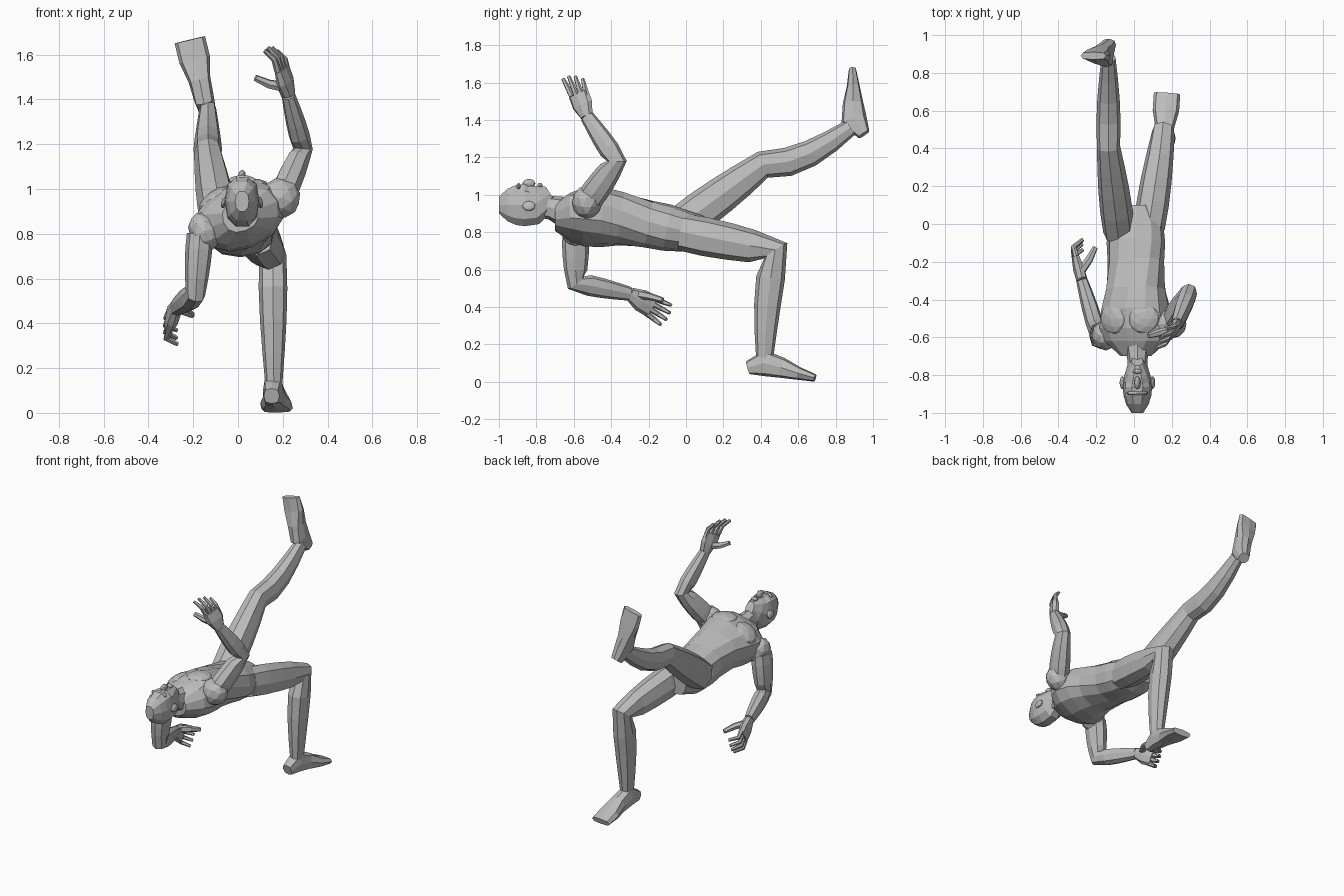
import bpy, bmesh, math
from mathutils import Vector, Matrix

cube = bpy.data.objects.get("Cube")
if cube:
    bpy.data.objects.remove(cube, do_unlink=True)

# One plain grey for the whole figure
grey = bpy.data.materials.new("plain grey")
grey.use_nodes = True
colour = (.5, .5, .5, 1)
grey.diffuse_color = colour
shader = next(node for node in grey.node_tree.nodes if node.type == 'BSDF_PRINCIPLED')
shader.inputs["Base Color"].default_value = colour

SIDEWAYS = Vector((1, 0, 0))


def finish(name, bm):
    """Turn a bmesh into a flat-shaded object."""
    bmesh.ops.recalc_face_normals(bm, faces=bm.faces)
    mesh = bpy.data.meshes.new(name)
    bm.to_mesh(mesh)
    bm.free()
    mesh.materials.append(grey)
    obj = bpy.data.objects.new(name, mesh)
    bpy.context.scene.collection.objects.link(obj)


def loft(name, sections, sides=8, power=.85):
    """Skin rings along a path; a section is centre, side direction, half width, half depth."""
    bm = bmesh.new()
    centres = [section[0] for section in sections]
    rings = []
    for i, (centre, side, width, depth) in enumerate(sections):
        before = (centre - centres[max(i - 1, 0)]).normalized()
        after = (centres[min(i + 1, len(centres) - 1)] - centre).normalized()
        along = (before + after).normalized()
        u = (side - along * side.dot(along)).normalized()
        v = along.cross(u)
        ring = []
        for k in range(sides):
            angle = math.tau * k / sides
            c, s = math.cos(angle), math.sin(angle)
            c = math.copysign(abs(c) ** power, c)
            s = math.copysign(abs(s) ** power, s)
            ring.append(bm.verts.new(centre + u * c * width + v * s * depth))
        rings.append(ring)
    for low, high in zip(rings, rings[1:]):
        for k in range(sides):
            n = (k + 1) % sides
            bm.faces.new((low[k], low[n], high[n], high[k]))
    bm.faces.new(rings[0][::-1])
    bm.faces.new(rings[-1])
    finish(name, bm)


def blob(name, centre, size, tilt=0):
    """A faceted ellipsoid, tilted about the y axis."""
    bm = bmesh.new()
    bmesh.ops.create_icosphere(bm, subdivisions=2, radius=1)
    bmesh.ops.scale(bm, vec=size, verts=bm.verts)
    turn = Matrix.Rotation(-tilt, 4, 'Y')
    bmesh.ops.transform(bm, matrix=Matrix.Translation(centre) @ turn, verts=bm.verts)
    finish(name, bm)


def limb(name, joints, radii, bulge, bow=(0, 0, 0)):
    """Follow the joints, swelling between them; the last segment also bows."""
    joints = [Vector(joint) for joint in joints]
    steps = 4
    sections = []
    for i in range(len(joints) - 1):
        bend = Vector(bow) if i == len(joints) - 2 else Vector()
        for k in range(steps):
            t = k / steps
            swell = math.sin(math.pi * t ** .8)
            radius = radii[i] + (radii[i + 1] - radii[i]) * t + bulge * swell
            centre = joints[i].lerp(joints[i + 1], t) + bend * swell
            sections.append((centre, SIDEWAYS, radius * .83, radius))
    sections.append((joints[-1], SIDEWAYS, radii[-1] * .83, radii[-1]))
    loft(name, sections)


def foot(name, heel, toe, up):
    """A wedge on a straight sole, tall at the ankle and broad at the toes."""
    heel, toe, up = Vector(heel), Vector(toe), Vector(up).normalized()
    widths = (.035, .045, .05, .07, .07)
    heights = (.07, .14, .11, .07, .04)
    sections = []
    for i, (width, height) in enumerate(zip(widths, heights)):
        sole = heel.lerp(toe, i / (len(widths) - 1))
        sections.append((sole + up * height / 2, SIDEWAYS, width, height / 2))
    loft(name, sections, power=.65)


def digit(name, points, side, width):
    """A tapering finger through the given points."""
    loft(name, [(point, side, width * taper, width * taper)
                for point, taper in zip(points, (1, .85, .6))], sides=6)


def hand(name, wrist, knuckles, across, curl, thumb):
    """Palm, four curled fingers fanned along the across direction, and a thumb."""
    wrist, knuckles, curl, thumb = map(Vector, (wrist, knuckles, curl, thumb))
    across = Vector(across).normalized()
    forward = (knuckles - wrist).normalized()
    loft(name + "_palm", [(wrist, across, .036, .03),
                          (wrist.lerp(knuckles, .5), across, .06, .03),
                          (knuckles, across, .06, .02)])
    for i, finger in enumerate(("index", "middle", "ring", "little")):
        spread = across * .03 * (1.5 - i)
        reach = .1 if finger in ("middle", "ring") else .085
        root = knuckles + spread
        middle = root + forward * reach / 2 + spread * .15
        tip = root + forward * reach + spread * .3 + curl
        digit(name + "_" + finger + "_finger",
              (root - forward * .015, middle, tip), across, .016)
    base = wrist.lerp(knuckles, .3) + across * .02
    digit(name + "_thumb", (base, base + thumb * .55 - forward * .01, base + thumb),
          across, .024)


# Torso, rolled more towards the shoulders so one side is higher
profile = ((.1, .08, .08), (0, .145, .11), (-.1, .155, .125), (-.2, .15, .127),
           (-.35, .16, .14), (-.45, .185, .15), (-.55, .2, .14), (-.62, .175, .115),
           (-.7, .08, .07))
sections = []
for y, width, depth in profile:
    rise = min(max(-y * 2.5, 0), 1)
    roll = math.radians(21) * rise ** 2
    side = Vector((math.cos(roll), 0, math.sin(roll)))
    sections.append((Vector((.01, y, .805 + .075 * rise)), side, width, depth))
loft("torso", sections, sides=12)

# Chest muscles and shoulders on the rolled ribcage
twist = math.radians(20)
across = Vector((math.cos(twist), 0, math.sin(twist)))
outward = Vector((-math.sin(twist), 0, math.cos(twist)))
for label, sign in (("left", -1), ("right", 1)):
    centre = Vector((.01, -.5, .88)) + across * .085 * sign + outward * .11
    blob(label + "_chest", centre, (.085, .085, .035), twist - .3 * sign)
blob("raised_shoulder", (.19, -.53, .96), (.09, .08, .09), .8)
blob("lowered_shoulder", (-.15, -.59, .81), (.07, .08, .09), .4)

# Neck and head, face upward
mid = .018
limb("neck", ((mid, -.62, .9), (mid, -.72, .93), (mid, -.82, .945)), (.09, .064, .06), 0)
sections = []
levels = 7
for i in range(levels):
    t = i / (levels - 1)
    fullness = math.sin(math.pi * (.05 + .9 * t)) ** .5
    centre = Vector((mid, -.725 - .275 * t, 1.005 - .06 * min(3 * t, 1)))
    sections.append((centre, SIDEWAYS, .078 * fullness, .118 * fullness))
loft("head", sections, sides=10)
blob("nose", (mid, -.84, 1.06), (.017, .035, .025))
blob("brow", (mid, -.895, 1.04), (.06, .014, .022))
blob("lips", (mid, -.78, 1.05), (.024, .014, .014))
for label, sign in (("left", -1), ("right", 1)):
    blob(label + "_ear", (mid + .08 * sign, -.84, .94), (.013, .035, .027), .25 * sign)

# Arms and hands
arm_radii = (.07, .053, .037)
wrist = (.225, -.53, 1.42)
limb("raised_arm", ((.2, -.52, .97), (.29, -.37, 1.18), wrist), arm_radii, .008)
hand("raised_hand", wrist, (.195, -.575, 1.54), across=(-.45, -.9, 0),
     curl=(-.03, 0, 0), thumb=(-.13, -.03, .04))
wrist = (-.275, -.3, .47)
limb("lowered_arm", ((-.17, -.59, .8), (-.19, -.59, .53), wrist), arm_radii, .008)
hand("lowered_hand", wrist, (-.31, -.18, .4), across=(0, .45, .85),
     curl=(.06, 0, 0), thumb=(.08, .13, -.03))

# Legs and feet
leg_radii = (.1, .074, .045)
limb("standing_leg", ((.08, -.02, .8), (.155, .48, .7), (.16, .42, .12)),
     leg_radii, .012, bow=(0, -.015, 0))
foot("standing_foot", (.15, .33, .04), (.175, .69, 0), up=(0, 0, 1))
limb("raised_leg", ((-.08, -.04, .83), (-.135, .41, 1.16), (-.135, .88, 1.36)),
     leg_radii, .012, bow=(0, .02, -.04))
foot("raised_foot", (-.13, .985, 1.33), (-.215, .91, 1.67), up=(0, -1, -.2))
